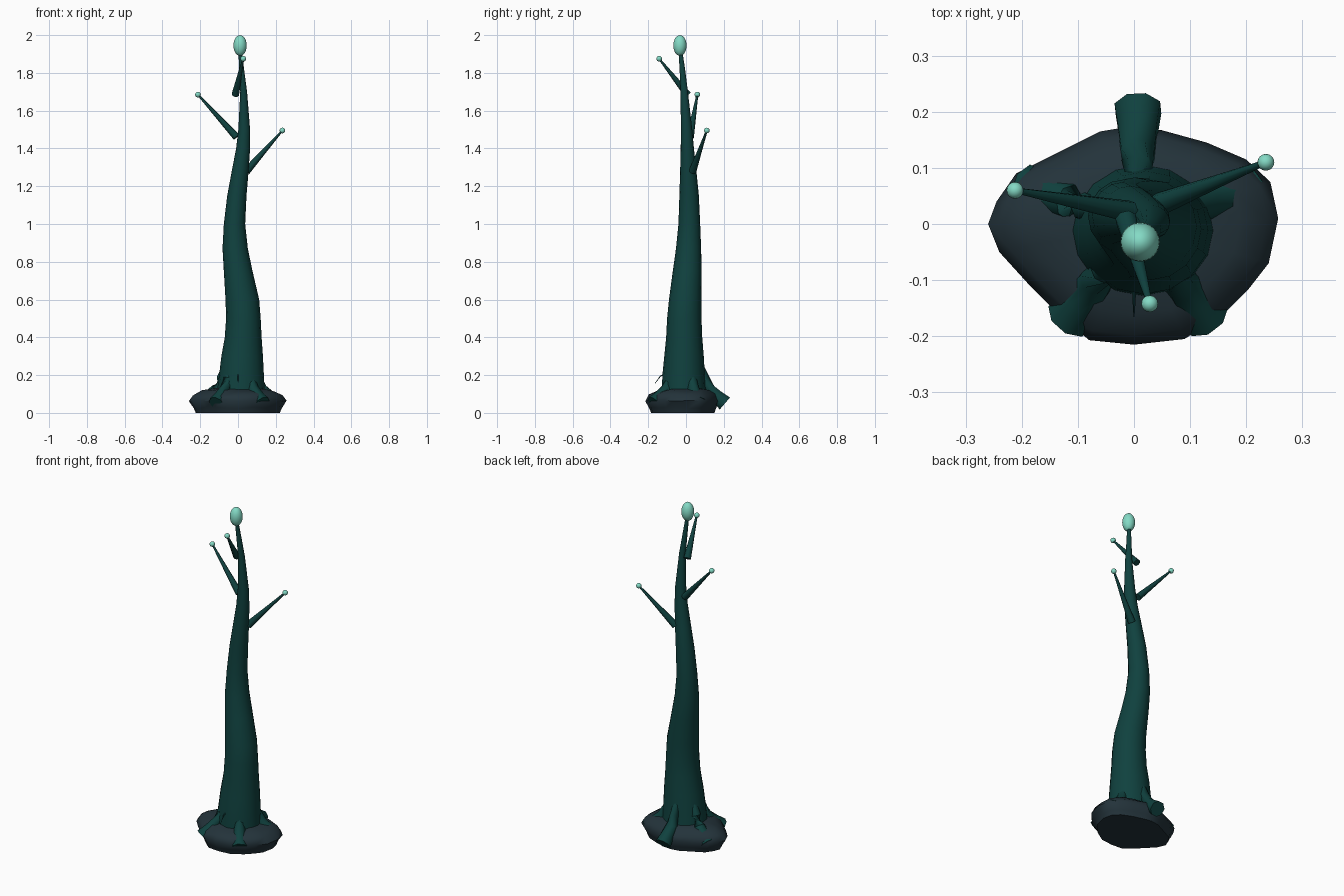
import bpy, bmesh, math, random
from mathutils import Vector, Matrix

if "Cube" in bpy.data.objects:
    bpy.data.objects.remove(bpy.data.objects["Cube"])

random.seed(4)


def material(name, rgb):
    m = bpy.data.materials.new(name)
    m.diffuse_color = (*rgb, 1)
    m.use_nodes = True
    m.node_tree.nodes["Principled BSDF"].inputs["Base Color"].default_value = m.diffuse_color
    return m


BARK = material("dark teal bark", (0.005, 0.053, 0.049))
STONE = material("slate stone", (0.017, 0.033, 0.043))
GLOW = material("pale mint bulb", (0.23, 0.70, 0.56))


def finish(name, bm, mat, angle=50):
    bmesh.ops.recalc_face_normals(bm, faces=bm.faces)
    mesh = bpy.data.meshes.new(name)
    bm.to_mesh(mesh)
    bm.free()
    mesh.materials.append(mat)
    ob = bpy.data.objects.new(name, mesh)
    bpy.context.collection.objects.link(ob)
    bpy.ops.object.select_all(action='DESELECT')
    ob.select_set(True)
    bpy.context.view_layer.objects.active = ob
    bpy.ops.object.shade_smooth_by_angle(angle=math.radians(angle))
    return ob


def loft(name, rings, mat, angle=50):
    """Skin a list of equal-sized point rings and cap both ends."""
    bm = bmesh.new()
    vs = [[bm.verts.new(p) for p in ring] for ring in rings]
    n = len(vs[0])
    for a, b in zip(vs, vs[1:]):
        for i in range(n):
            j = (i + 1) % n
            bm.faces.new((a[i], a[j], b[j], b[i]))
    bm.faces.new(vs[0][::-1])
    bm.faces.new(vs[-1])
    return finish(name, bm, mat, angle)


def tube(name, points, radii, sides, mat):
    """Round tube with its own radius at each path point."""
    pts = [Vector(p) for p in points]
    rings = []
    for k, p in enumerate(pts):
        d = (pts[min(k + 1, len(pts) - 1)] - pts[max(k - 1, 0)]).normalized()
        u = d.cross(Vector((0.3, 0.2, 1) if abs(d.z) < 0.9 else (1, 0, 0))).normalized()
        v = d.cross(u)
        rings.append([p + radii[k] * (u * math.cos(t) + v * math.sin(t))
                      for t in (2 * math.pi * i / sides for i in range(sides))])
    return loft(name, rings, mat)


def bulb(name, centre, radius, height, seg):
    bm = bmesh.new()
    bmesh.ops.create_uvsphere(bm, u_segments=seg, v_segments=seg // 2, radius=1,
                              matrix=Matrix.Translation(centre) @ Matrix.Diagonal((radius, radius, height, 1)))
    return finish(name, bm, GLOW)


# Swaying trunk: height, then left/right and front/back edges
trunk = [(0.05, -0.12, 0.145, -0.13, 0.11), (0.20, -0.10, 0.137, -0.125, 0.10),
         (0.30, -0.088, 0.132, -0.115, 0.094), (0.40, -0.07, 0.125, -0.105, 0.086),
         (0.50, -0.063, 0.12, -0.10, 0.082), (0.60, -0.066, 0.112, -0.09, 0.081),
         (0.75, -0.075, 0.077, -0.07, 0.083), (0.87, -0.082, 0.052, -0.053, 0.08),
         (1.00, -0.075, 0.038, -0.04, 0.075), (1.15, -0.057, 0.045, -0.035, 0.068),
         (1.28, -0.033, 0.056, -0.031, 0.055), (1.40, -0.01, 0.064, -0.028, 0.042),
         (1.50, 0.002, 0.064, -0.027, 0.033), (1.70, 0.012, 0.048, -0.029, 0.01),
         (1.82, 0.006, 0.032, -0.034, -0.005), (1.92, 0.002, 0.02, -0.04, -0.02)]
loft("trunk", [[((a + b) / 2 + (b - a) / 2 * math.cos(t), (c + d) / 2 + (d - c) / 2 * math.sin(t), z)
                for t in (2 * math.pi * i / 16 for i in range(16))]
               for z, a, b, c, d in trunk], BARK)

# Irregular rock base: plan outline scaled at each level
outline = [(0.257, 0.01), (0.243, 0.075), (0.20, 0.115), (0.13, 0.145), (0.05, 0.167), (0, 0.175),
           (-0.06, 0.165), (-0.14, 0.125), (-0.21, 0.09), (-0.245, 0.04), (-0.26, 0), (-0.24, -0.05),
           (-0.19, -0.105), (-0.13, -0.165), (-0.08, -0.207), (0, -0.215), (0.09, -0.205),
           (0.16, -0.16), (0.205, -0.115), (0.24, -0.07)]
levels = [(0, 0.86), (0.025, 0.90), (0.065, 1.0), (0.095, 0.92), (0.12, 0.74), (0.132, 0.45)]
rock = []
for k, (z, s) in enumerate(levels):
    wobble = 0.006 if 0 < k < 5 else 0
    rock.append([(x * s, y * s, z + random.uniform(-wobble, wobble)) for x, y in outline])
loft("rock_base", rock, STONE, 60)

# Five flared roots spread evenly round the trunk
for k in range(5):
    a = math.radians(90 + 72 * k)
    path = [(0.075, 0.25), (0.10, 0.18), (0.125, 0.125), (0.165, 0.085), (0.206, 0.05)]
    tube(f"root_{k + 1}", [(r * math.cos(a) + 0.007, r * math.sin(a), z) for r, z in path],
         [0.018, 0.026, 0.032, 0.037, 0.044], 8, BARK)

# Thin thorn at the foot of the trunk
tube("thorn", [(0, -0.11, 0.205), (0, -0.135, 0.195), (0, -0.165, 0.155)], [0.004, 0.003, 0.001], 5, BARK)

# Tapering branches with small bulbs at their tips
branches = [("left", (-0.008, 0.022, 1.46), (-0.212, 0.06, 1.685), 0.02),
            ("right", (0.045, 0.035, 1.28), (0.235, 0.11, 1.495), 0.021),
            ("front", (-0.014, 0.008, 1.685), (0.028, -0.142, 1.875), 0.02)]
for side, start, tip, r in branches:
    tube(f"{side}_branch", [start, Vector(start).lerp(Vector(tip), 0.5), tip], [r, 0.0125, 0.005], 8, BARK)
    bulb(f"{side}_bulb", tip, 0.015, 0.015, 16)

# Egg-shaped bulb on the crown
bulb("crown_bulb", (0.011, -0.032, 1.945), 0.035, 0.055, 24)
